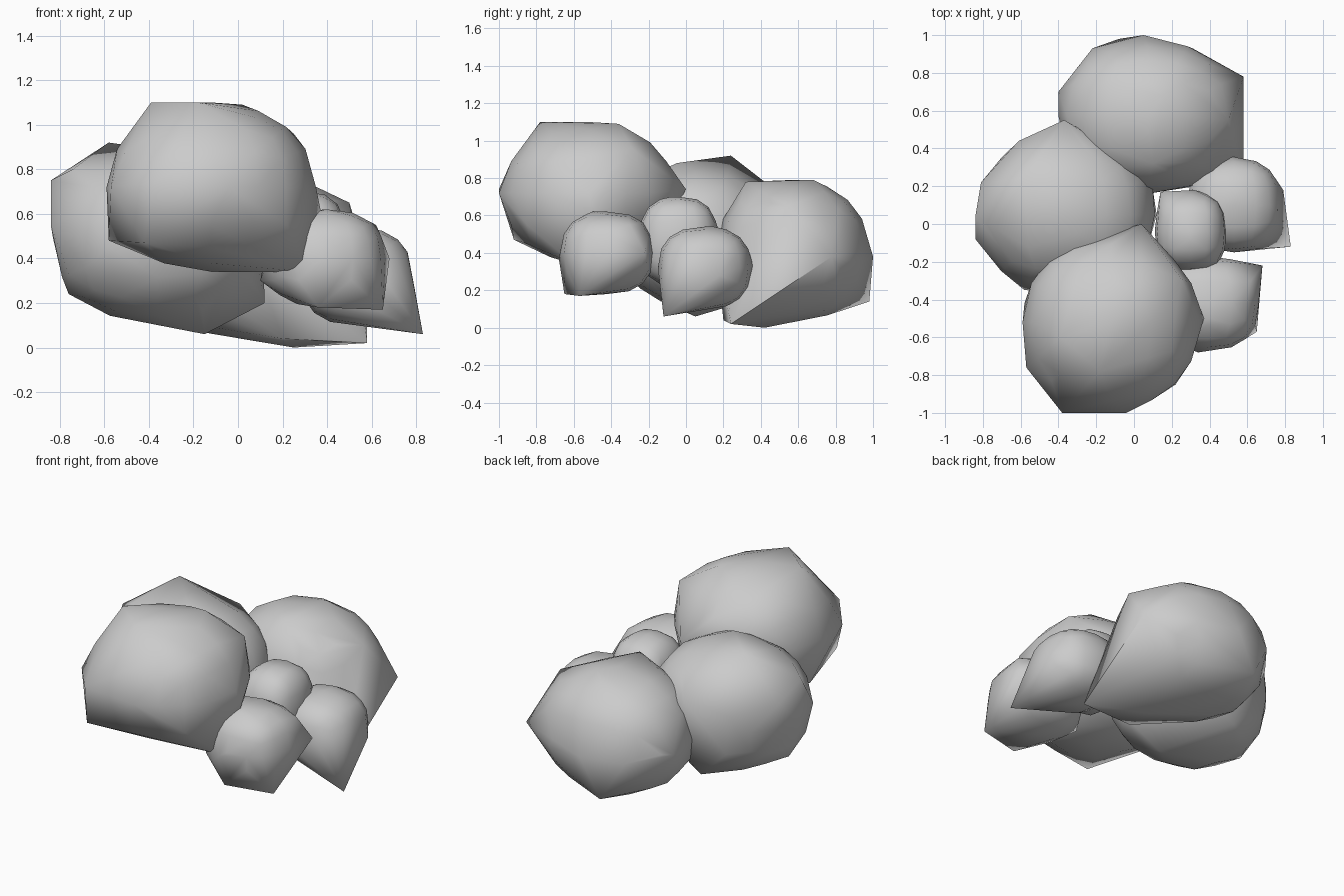
import bpy, bmesh
from mathutils import Vector
from math import radians


def blob(name, centre, radii, power, tips):
    """Coarse, slightly boxy cube-sphere with a few pulled-out corners, wrapped in a hull."""
    bm = bmesh.new()
    bmesh.ops.create_cube(bm, size=2)
    bmesh.ops.subdivide_edges(bm, edges=bm.edges[:], cuts=3, use_grid_fill=True)
    for v in bm.verts:
        d = v.co.normalized()
        d /= sum(abs(c) ** power for c in d) ** (1 / power)
        v.co = Vector(centre) + Vector([d[i] * radii[i] for i in range(3)])
    bmesh.ops.delete(bm, geom=bm.edges[:] + bm.faces[:], context='EDGES_FACES')
    for t in tips:
        bm.verts.new(t)
    bmesh.ops.convex_hull(bm, input=bm.verts[:])
    loose = [v for v in bm.verts if not v.link_faces]
    bmesh.ops.delete(bm, geom=loose, context='VERTS')
    bmesh.ops.recalc_face_normals(bm, faces=bm.faces[:])
    me = bpy.data.meshes.new(name)
    bm.to_mesh(me)
    bm.free()
    ob = bpy.data.objects.new(name, me)
    bpy.context.collection.objects.link(ob)
    bpy.ops.object.select_all(action='DESELECT')
    ob.select_set(True)
    bpy.context.view_layer.objects.active = ob
    bpy.ops.object.shade_smooth_by_angle(angle=radians(55))


# three large lobes
blob("front_lobe", (-0.12, -0.52, 0.72), (0.47, 0.46, 0.38), 2.05,
     [(-0.57, -0.76, 0.72), (-0.42, -0.92, 0.47), (-0.58, -0.42, 0.48),
      (0.31, -0.6, 0.34), (-0.39, -0.6, 1.1), (-0.18, -0.78, 1.10),
      (0.02, -0.36, 1.09), (0.25, -0.29, 0.96), (0.04, 0.0, 0.74),
      (-0.38, -1.0, 0.74), (-0.04, -1.0, 0.72), (0.22, -0.85, 0.55),
      (0.37, -0.5, 0.62)])
blob("left_lobe", (-0.36, 0.05, 0.49), (0.47, 0.41, 0.38), 2.2,
     [(-0.58, 0.24, 0.92), (-0.37, 0.55, 0.68), (-0.81, 0.22, 0.65),
      (-0.84, 0.04, 0.75), (-0.74, -0.02, 0.8), (-0.61, 0.44, 0.6),
      (-0.84, -0.08, 0.55), (-0.15, 0.05, 0.06), (-0.76, 0.05, 0.24),
      (-0.4, 0.42, 0.17), (0.12, 0.05, 0.2), (-0.58, -0.35, 0.45),
      (-0.3, -0.05, 0.88), (0.1, 0.18, 0.5)])
blob("back_lobe", (0.07, 0.57, 0.41), (0.47, 0.41, 0.38), 2.1,
     [(0.58, 0.24, 0.02), (0.58, 0.78, 0.38), (-0.08, 0.98, 0.14),
      (0.05, 1.0, 0.38), (0.25, 0.42, 0.0), (0.2, 0.2, 0.04),
      (0.1, 0.32, 0.78), (0.15, 0.68, 0.79), (-0.40, 0.7, 0.4),
      (-0.22, 0.93, 0.38), (0.31, 0.93, 0.35), (0.5, 0.55, 0.65)])

# three small lobes
blob("small_front_lobe", (0.39, -0.42, 0.40), (0.27, 0.25, 0.22), 2.4,
     [(0.65, -0.57, 0.17), (0.68, -0.22, 0.4), (0.34, -0.68, 0.37),
      (0.36, -0.65, 0.18), (0.40, -0.5, 0.62), (0.62, -0.3, 0.55),
      (0.1, -0.4, 0.3)])
blob("small_right_lobe", (0.53, 0.10, 0.32), (0.25, 0.25, 0.22), 2.4,
     [(0.83, -0.12, 0.06), (0.79, 0.18, 0.28), (0.5, 0.36, 0.33),
      (0.76, 0.05, 0.43), (0.55, 0.15, 0.54)])
blob("small_middle_lobe", (0.30, -0.04, 0.46), (0.19, 0.21, 0.24), 2.6,
     [(0.43, -0.25, 0.4), (0.2, -0.27, 0.4), (0.48, -0.05, 0.55),
      (0.3, -0.08, 0.70), (0.14, 0.17, 0.5), (0.32, 0.18, 0.5)])
